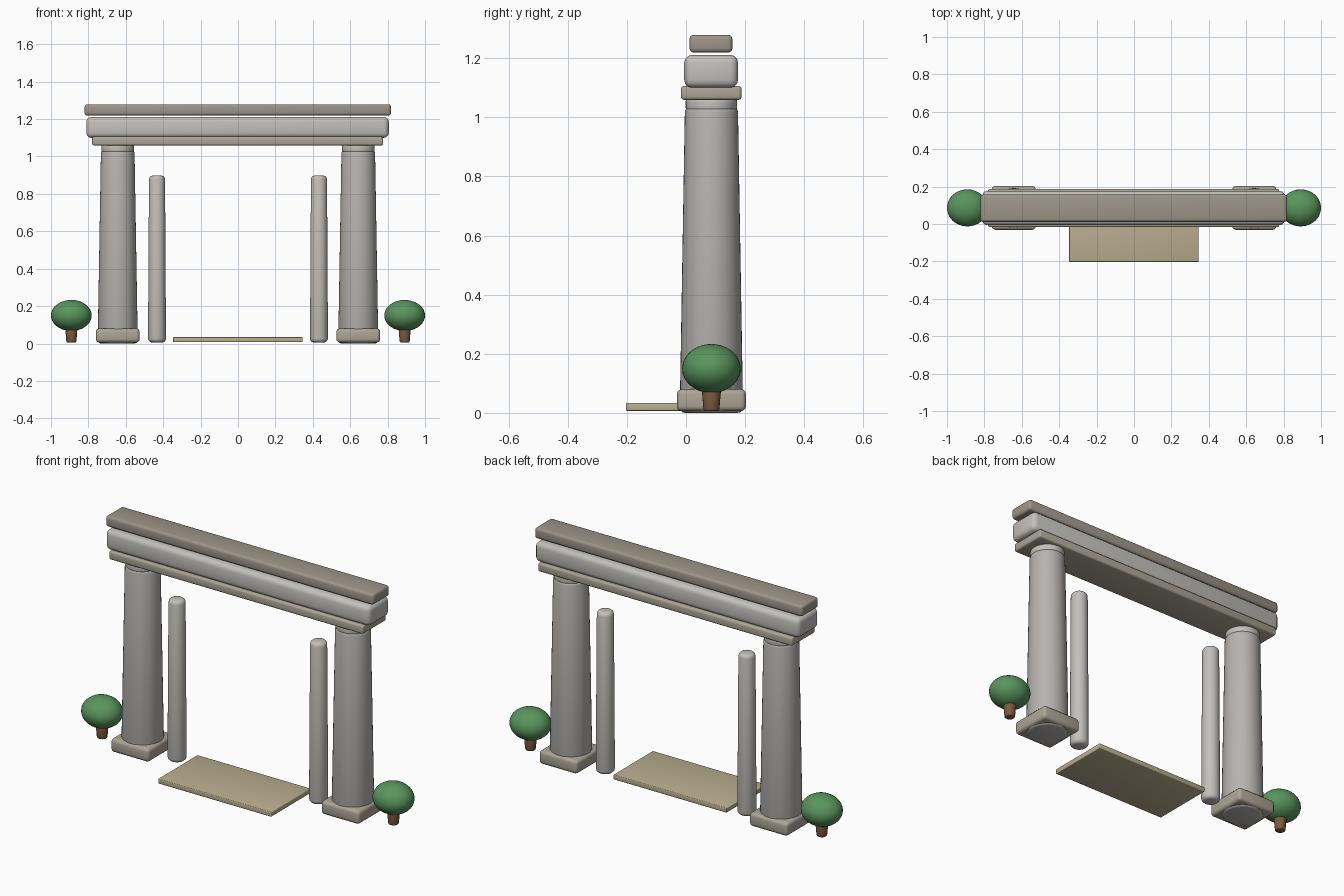
import bpy, bmesh, math

if "Cube" in bpy.data.objects:
    bpy.data.objects.remove(bpy.data.objects["Cube"])

YC = 0.086  # shared depth centre of the gateway


def material(name, rgb):
    m = bpy.data.materials.new(name)
    m.diffuse_color = (*rgb, 1)
    m.use_nodes = True
    m.node_tree.nodes["Principled BSDF"].inputs["Base Color"].default_value = m.diffuse_color
    return m


STONE = material("pale_stone", (0.55, 0.53, 0.50))
SHAFT = material("shaft_stone", (0.47, 0.45, 0.43))
TAN = material("tan_stone", (0.42, 0.38, 0.30))
BROWN = material("weathered_stone", (0.34, 0.30, 0.25))
SAND = material("sand_slab", (0.50, 0.43, 0.28))
LEAF = material("leaf", (0.10, 0.30, 0.11))
BARK = material("bark", (0.20, 0.10, 0.05))


def finish(bm, name, mat, angle=35):
    me = bpy.data.meshes.new(name)
    bmesh.ops.recalc_face_normals(bm, faces=bm.faces)
    bm.to_mesh(me)
    bm.free()
    ob = bpy.data.objects.new(name, me)
    bpy.context.collection.objects.link(ob)
    me.materials.append(mat)
    bpy.ops.object.select_all(action='DESELECT')
    ob.select_set(True)
    bpy.context.view_layer.objects.active = ob
    bpy.ops.object.shade_smooth_by_angle(angle=math.radians(angle))
    return ob


def box(name, lo, hi, bevel, mat):
    """Round-edged block between two corners."""
    bm = bmesh.new()
    bmesh.ops.create_cube(bm, size=1)
    for v in bm.verts:
        v.co = [(a + b) / 2 + c * (b - a) for a, b, c in zip(lo, hi, v.co)]
    bmesh.ops.bevel(bm, geom=bm.edges[:], offset=bevel, segments=3,
                    profile=0.5, affect='EDGES')
    return finish(bm, name, mat)


def lathe(name, x, profile, mat, n=40):
    """Turned solid from (radius, height) points, capped at both ends."""
    bm = bmesh.new()
    rings = [[bm.verts.new((x + r * math.cos(2 * math.pi * i / n),
                            YC + r * math.sin(2 * math.pi * i / n), z))
              for i in range(n)] for r, z in profile]
    for a, b in zip(rings, rings[1:]):
        for i in range(n):
            j = (i + 1) % n
            bm.faces.new((a[i], a[j], b[j], b[i]))
    bm.faces.new(rings[0][::-1])
    bm.faces.new(rings[-1])
    return finish(bm, name, mat)


def rod(r0, r1, z0, z1, b):
    """Profile of a tapered rod with rounded ends."""
    arc = [math.radians(d) for d in (0, 30, 60, 90)]
    low = [(r0 - b + b * math.sin(t), z0 + b - b * math.cos(t)) for t in arc]
    top = [(r1 - b + b * math.cos(t), z1 - b + b * math.sin(t)) for t in arc]
    return low + top


for side, s in (("left", -1), ("right", 1)):
    # columns: plinth, tapered shaft, neck ring
    cx = s * 0.643
    box(f"{side}_column_base", (cx - 0.117, YC - 0.117, 0.006),
        (cx + 0.117, YC + 0.117, 0.08), 0.017, TAN)
    lathe(f"{side}_column_shaft", cx, rod(0.107, 0.09, 0.0, 1.035, 0.018), SHAFT)
    lathe(f"{side}_column_neck", cx, rod(0.087, 0.087, 1.02, 1.066, 0.012), STONE)
    # slim door posts
    lathe(f"{side}_door_post", s * 0.433, rod(0.048, 0.043, 0.006, 0.898, 0.02), STONE, 32)
    # shrubs
    tx = s * 0.891
    lathe(f"{side}_shrub_trunk", tx, rod(0.027, 0.033, 0.006, 0.09, 0.007), BARK, 20)
    bm = bmesh.new()
    bmesh.ops.create_uvsphere(bm, u_segments=32, v_segments=18, radius=1)
    bmesh.ops.scale(bm, verts=bm.verts, vec=(0.109, 0.099, 0.083))
    bmesh.ops.translate(bm, verts=bm.verts, vec=(tx, YC, 0.15))
    finish(bm, f"{side}_shrub_crown", LEAF)

# lintel: three stacked beams
box("lintel_soffit", (-0.78, -0.017, 1.059), (0.776, 0.188, 1.106), 0.01, TAN)
box("lintel_frieze", (-0.811, -0.006, 1.1), (0.806, 0.176, 1.211), 0.026, STONE)
box("lintel_cornice", (-0.82, 0.012, 1.219), (0.818, 0.157, 1.279), 0.014, BROWN)

# threshold slab
box("threshold_slab", (-0.347, -0.203, 0.007), (0.345, 0.142, 0.034), 0.004, SAND)
